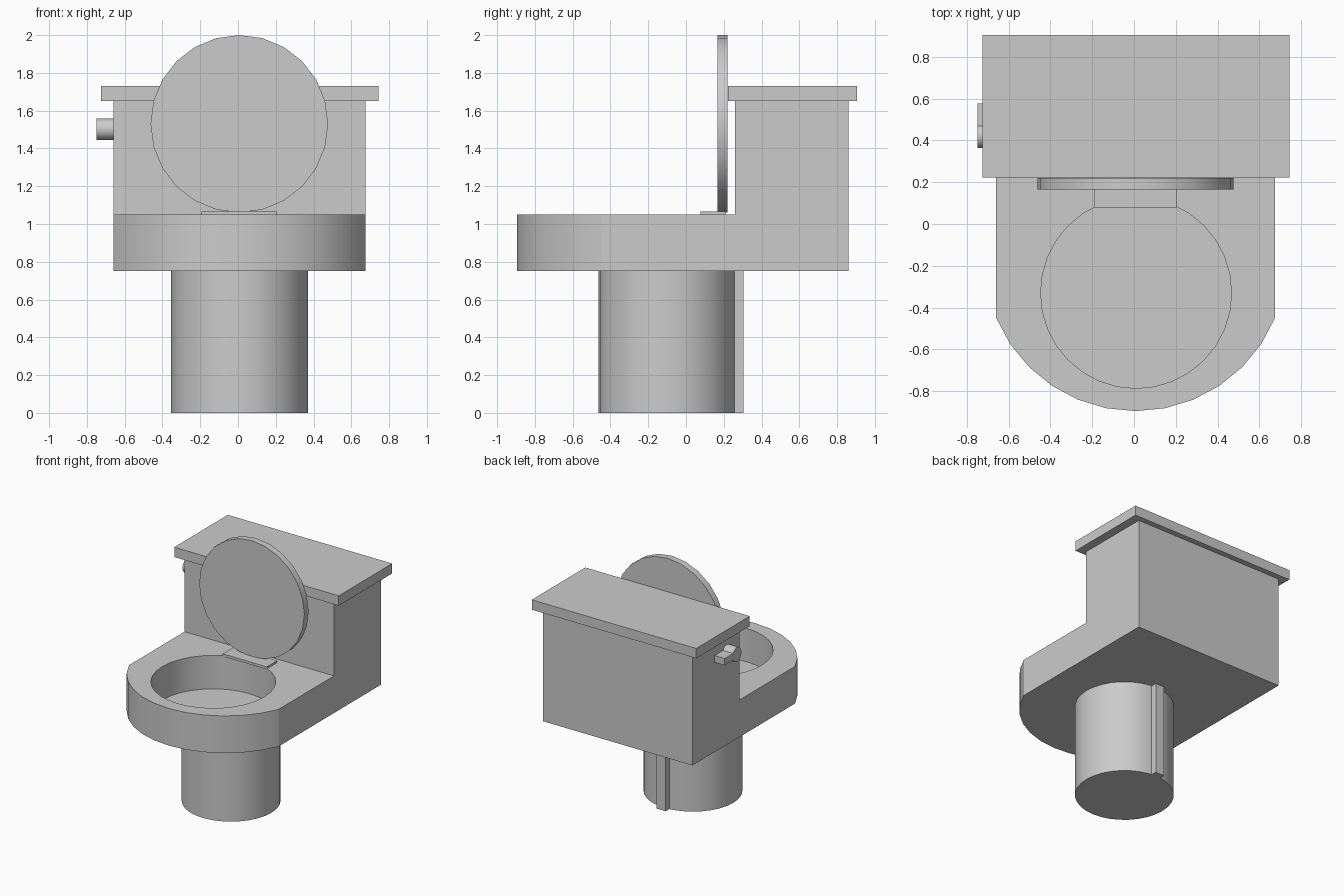
import bpy, bmesh, math
from mathutils import Vector, Matrix

cube = bpy.data.objects.get("Cube")
if cube:
    bpy.data.objects.remove(cube, do_unlink=True)

grey = bpy.data.materials.new("plain_grey")
grey.use_nodes = True
COLOUR = (0.6, 0.6, 0.6, 1.0)
grey.diffuse_color = COLOUR
grey.node_tree.nodes["Principled BSDF"].inputs["Base Color"].default_value = COLOUR

CX = 0.008  # centre line of the body


def finish(name, bm):
    bmesh.ops.recalc_face_normals(bm, faces=bm.faces)
    mesh = bpy.data.meshes.new(name)
    bm.to_mesh(mesh)
    bm.free()
    mesh.materials.append(grey)
    obj = bpy.data.objects.new(name, mesh)
    bpy.context.collection.objects.link(obj)
    return obj


def box(name, x0, x1, y0, y1, z0, z1):
    bm = bmesh.new()
    size = Matrix.Diagonal((x1 - x0, y1 - y0, z1 - z0, 1))
    place = Matrix.Translation(((x0 + x1) / 2, (y0 + y1) / 2, (z0 + z1) / 2))
    bmesh.ops.create_cube(bm, size=1, matrix=place @ size)
    return finish(name, bm)


def cylinder(name, centre, radius, depth, sides, axis="Z"):
    bm = bmesh.new()
    turn = {"X": Matrix.Rotation(math.pi / 2, 4, "Y"),
            "Y": Matrix.Rotation(math.pi / 2, 4, "X"),
            "Z": Matrix.Identity(4)}[axis]
    bmesh.ops.create_cone(bm, cap_ends=True, segments=sides, radius1=radius,
                          radius2=radius, depth=depth,
                          matrix=Matrix.Translation(centre) @ turn)
    return finish(name, bm)


def prism(name, points, along):
    bm = bmesh.new()
    face = bm.faces.new([bm.verts.new(p) for p in points])
    moved = bmesh.ops.extrude_face_region(bm, geom=[face])["geom"]
    bmesh.ops.translate(bm, vec=Vector(along),
                        verts=[v for v in moved if isinstance(v, bmesh.types.BMVert)])
    return finish(name, bm)


def boolean(obj, cutter, operation):
    mod = obj.modifiers.new("cut", "BOOLEAN")
    mod.operation = operation
    mod.solver = "EXACT"
    mod.object = cutter
    bpy.context.view_layer.objects.active = obj
    bpy.ops.object.modifier_apply(modifier=mod.name)
    bpy.data.objects.remove(cutter, do_unlink=True)


def smooth(*objs):
    bpy.ops.object.select_all(action="DESELECT")
    for o in objs:
        o.select_set(True)
    bpy.context.view_layer.objects.active = objs[0]
    bpy.ops.object.shade_smooth_by_angle(angle=math.radians(20))


# Bowl and tank in one block: L-shaped side profile trimmed by a round-fronted footprint
side = [(-1.2, 0.75), (1.2, 0.75), (1.2, 1.65), (0.26, 1.65), (0.26, 1.05), (-1.2, 1.05)]
body = prism("bowl_and_tank", [(-1, y, z) for y, z in side], (2, 0, 0))
R, STEP = 0.723, math.radians(11.25)
arc = [(CX + R * math.sin(i * STEP), -0.173 - R * math.cos(i * STEP)) for i in range(-6, 7)]
outline = arc + [(arc[-1][0], 0.86), (arc[0][0], 0.86)]
footprint = prism("footprint_cutter", [(x, y, 0) for x, y in outline], (0, 0, 3))
boolean(body, footprint, "INTERSECT")

# Round basin sunk into the bowl
basin = cylinder("basin_cutter", (0.01, -0.33, 1.28), 0.457, 1.0, 32)
boolean(body, basin, "DIFFERENCE")

# Pedestal with the pipe strip down its back
pedestal = cylinder("pedestal", (CX, -0.1, 0.375), 0.362, 0.75, 32)
box("back_pipe", -0.032, 0.048, 0.2, 0.305, 0.0, 0.75)

# Tank cover
box("tank_cover", -0.725, 0.745, 0.222, 0.905, 1.65, 1.73)

# Raised seat lid and its hinge plate
lid = cylinder("seat_lid", (0.007, 0.193, 1.53), 0.47, 0.054, 24, "Y")
box("hinge_plate", -0.192, 0.203, 0.078, 0.21, 1.045, 1.066)

# Flush handle on the right side of the tank
knob = cylinder("flush_knob", (-0.7, 0.42, 1.502), 0.057, 0.1, 24, "X")
box("flush_lever", -0.75, -0.65, 0.43, 0.577, 1.475, 1.53)

smooth(body, pedestal, lid, knob)
